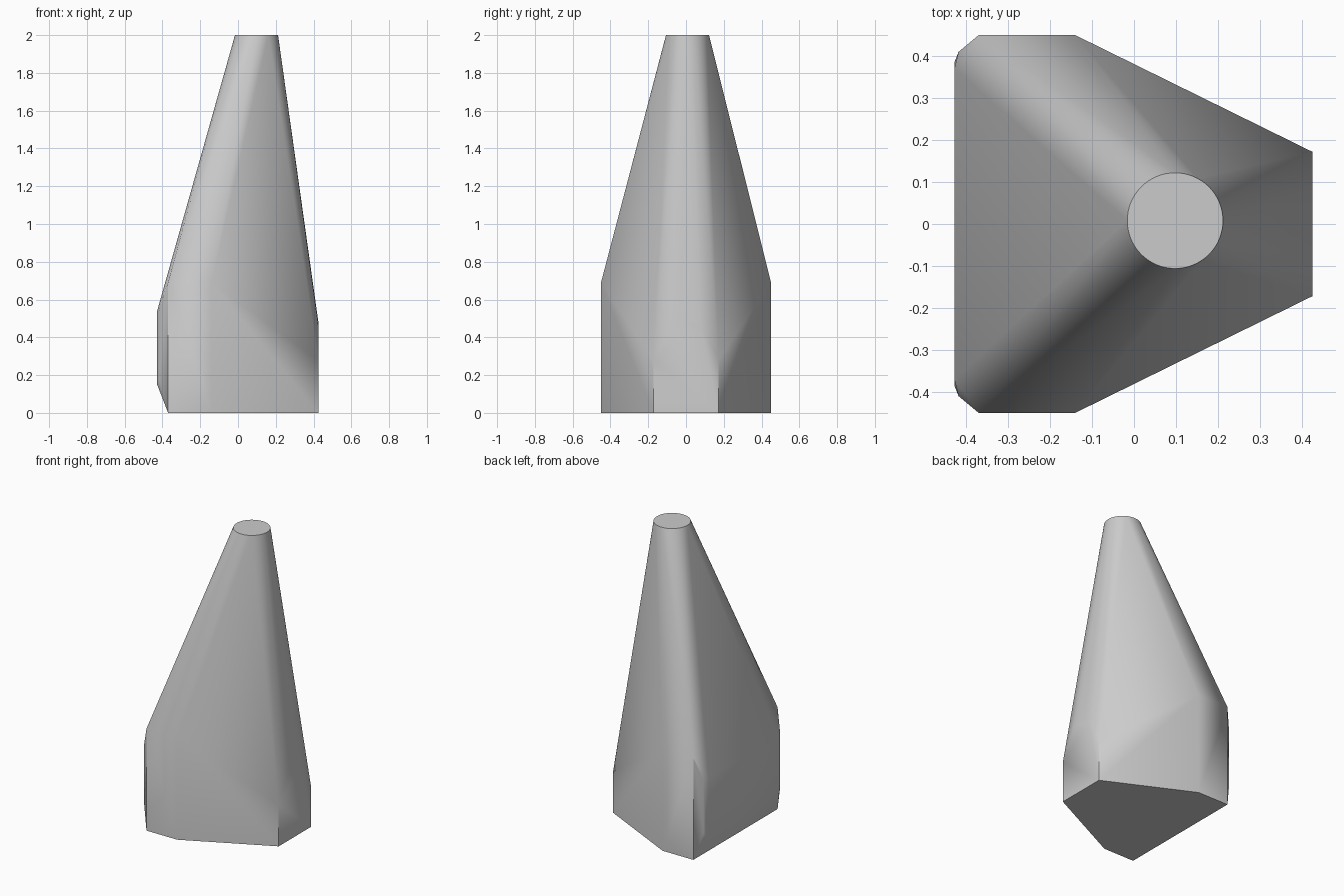
import bpy
import bmesh
from math import cos, sin, tau, radians

cube = bpy.data.objects.get("Cube")
if cube:
    bpy.data.objects.remove(cube, do_unlink=True)

# Plain grey material
grey = bpy.data.materials.new("plain_grey")
grey.use_nodes = True
color = (0.6, 0.6, 0.6, 1)
grey.diffuse_color = color
grey.node_tree.nodes["Principled BSDF"].inputs["Base Color"].default_value = color

# Corner points of one half: base outline, shoulders, left bulge, right arch
half = [
    (-0.37, 0.45, 0), (-0.14, 0.45, 0), (0.425, 0.172, 0),
    (-0.37, 0.45, 0.69), (-0.14, 0.45, 0.69), (0.425, 0.172, 0.28),
    (-0.428, 0.385, 0.15), (-0.428, 0.37, 0.54),
    (-0.418, 0.41, 0.18), (-0.418, 0.41, 0.54),
    (0.425, 0.08, 0.46), (0.425, 0.04, 0.485),
]
points = [(x, side * y, z) for side in (1, -1) for x, y, z in half]

# Round flat tip, off centre
SEGMENTS = 64
for i in range(SEGMENTS):
    a = tau * i / SEGMENTS
    points.append((0.098 + 0.114 * cos(a), 0.008 + 0.114 * sin(a), 2))

# Convex skin around the points
bm = bmesh.new()
verts = [bm.verts.new(p) for p in points]
hull = bmesh.ops.convex_hull(bm, input=verts)
loose = [v for v in bm.verts if not v.link_faces]
bmesh.ops.delete(bm, geom=loose, context='VERTS')
bmesh.ops.dissolve_limit(bm, angle_limit=radians(0.5), verts=bm.verts, edges=bm.edges)
bmesh.ops.recalc_face_normals(bm, faces=bm.faces)

mesh = bpy.data.meshes.new("tapered_body")
bm.to_mesh(mesh)
bm.free()
mesh.materials.append(grey)
body = bpy.data.objects.new("tapered_body", mesh)
bpy.context.collection.objects.link(body)

# Smooth shading, sharp rims and corners
bpy.context.view_layer.objects.active = body
body.select_set(True)
bpy.ops.object.shade_smooth_by_angle(angle=radians(35))
